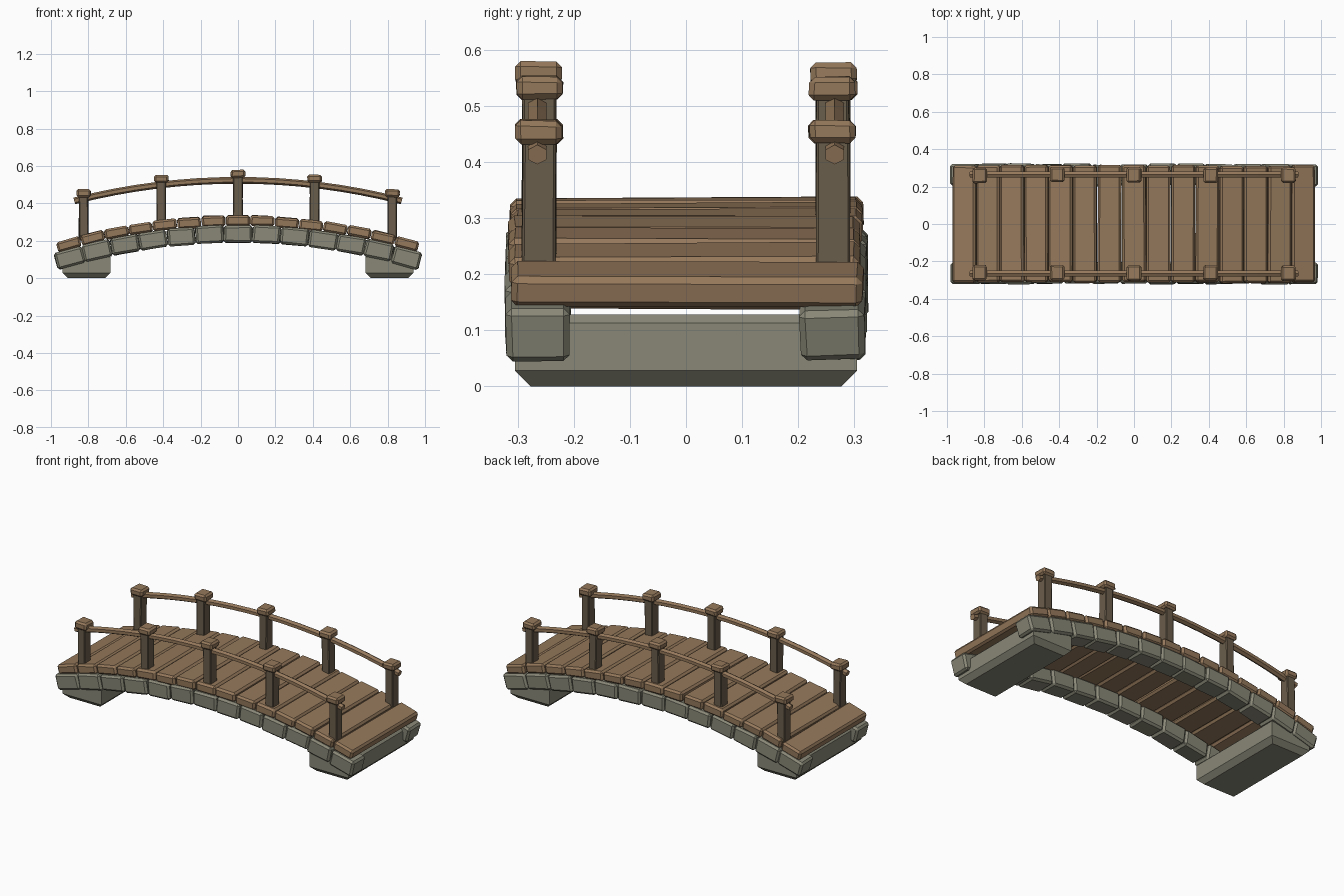
import bpy, bmesh, math, random
from mathutils import Matrix, Vector

random.seed(7)
if "Cube" in bpy.data.objects:
    bpy.data.objects.remove(bpy.data.objects["Cube"], do_unlink=True)


def material(name, rgb):
    m = bpy.data.materials.new(name)
    m.use_nodes = True
    m.diffuse_color = (*rgb, 1)
    m.node_tree.nodes["Principled BSDF"].inputs["Base Color"].default_value = (*rgb, 1)
    return m


WOOD = material("warm wood", (0.30, 0.19, 0.105))
DARK = material("dark wood", (0.145, 0.11, 0.07))
STONE = material("grey stone", (0.25, 0.245, 0.185))

RADIUS = 3.35          # curve of the deck's walking surface
TOP = 0.335            # deck height at the middle
SPAN = 0.59            # total angle of the deck


def jitter(amount):
    return random.uniform(-amount, amount)


def arc_point(angle, offset):
    """Point on the bridge curve, offset outward from the deck surface."""
    r = RADIUS + offset
    return r * math.sin(angle), TOP - RADIUS + r * math.cos(angle)


def finish(name, bm, mat):
    me = bpy.data.meshes.new(name)
    bm.to_mesh(me)
    bm.free()
    me.materials.append(mat)
    ob = bpy.data.objects.new(name, me)
    bpy.context.collection.objects.link(ob)
    return ob


def block(name, centre, size, mat, bevel=0.01, tilt=0.0, wobble=0.0, rough=0.0):
    """Chamfered, slightly uneven box, tilted in the side plane."""
    bm = bmesh.new()
    bmesh.ops.create_cube(bm, size=1, matrix=Matrix.Diagonal((*size, 1)))
    for v in bm.verts:
        v.co += Vector((jitter(rough), jitter(rough), jitter(rough)))
    bmesh.ops.bevel(bm, geom=bm.edges[:], offset=bevel, segments=1, affect='EDGES')
    turn = (Matrix.Rotation(tilt + jitter(wobble), 4, 'Y')
            @ Matrix.Rotation(jitter(wobble) / 3, 4, 'X'))
    bm.transform(Matrix.Translation(centre) @ turn)
    return finish(name, bm, mat)


# Deck planks
PLANKS = 15
for i in range(PLANKS):
    a = SPAN * ((i + 0.5) / PLANKS - 0.5)
    x, z = arc_point(a, -0.028)
    block(f"plank_{i + 1}", (x, jitter(0.003), z + jitter(0.003)),
          (0.127 + jitter(0.003), 0.626, 0.056), WOOD, 0.011, a, 0.02, 0.002)

# Stone ribs under both edges of the deck
STONES = 13
for side, label in ((-1, "right"), (1, "left")):
    for i in range(STONES):
        a = (SPAN + 0.018) * ((i + 0.5) / STONES - 0.5)
        x, z = arc_point(a, -0.099)
        block(f"{label}_rib_stone_{i + 1}", (x, side * 0.263 + jitter(0.003), z),
              (0.15 + jitter(0.003), 0.115, 0.092), STONE, 0.011, a, 0.02, 0.003)

# Stone footings, narrower at the bottom
for side, label in ((-1, "right"), (1, "left")):
    bm = bmesh.new()
    bmesh.ops.create_cube(bm, size=1, matrix=Matrix.Translation((side * 0.81, 0, 0.064))
                          @ Matrix.Diagonal((0.256, 0.61, 0.128, 1)))
    bmesh.ops.bevel(bm, geom=[e for e in bm.edges if min(v.co.z for v in e.verts) > 0.1],
                    offset=0.015, segments=1, affect='EDGES')
    bmesh.ops.bevel(bm, geom=[e for e in bm.edges if max(v.co.z for v in e.verts) < 0.01],
                    offset=0.028, segments=1, affect='EDGES')
    finish(f"{label}_footing", bm, STONE)

# Posts with caps
POST_X = (-0.825, -0.41, 0, 0.41, 0.825)
for side, label in ((-1, "right"), (1, "left")):
    for i, px in enumerate(POST_X):
        a = math.asin(px / RADIUS)
        base = arc_point(a, 0)[1] - 0.03
        cap = base + 0.252
        y = side * 0.262
        block(f"{label}_post_{i + 1}", (px, y, (base + cap) / 2),
              (0.05, 0.06, cap - base), DARK, 0.004, 0, 0.012, 0.002)
        block(f"{label}_post_cap_{i + 1}", (px, y + jitter(0.003), cap),
              (0.078, 0.082, 0.042), WOOD, 0.01, 0, 0.04, 0.002)

# Curved handrails running between the posts
for side, label in ((-1, "right"), (1, "left")):
    bm = bmesh.new()
    steps, sides, rings = 16, 6, []
    for s in range(steps + 1):
        a = 0.5 * (s / steps - 0.5)
        ring = []
        for k in range(sides):
            t = math.tau * (k + 0.5) / sides
            x, z = arc_point(a, 0.188 + 0.018 * math.sin(t))
            ring.append(bm.verts.new((x, side * 0.265 + 0.019 * math.cos(t), z)))
        rings.append(ring)
    for r0, r1 in zip(rings, rings[1:]):
        for k in range(sides):
            n = (k + 1) % sides
            bm.faces.new((r0[k], r0[n], r1[n], r1[k]))
    bm.faces.new(rings[0])
    bm.faces.new(rings[-1])
    bmesh.ops.recalc_face_normals(bm, faces=bm.faces[:])
    finish(f"{label}_handrail", bm, WOOD)
